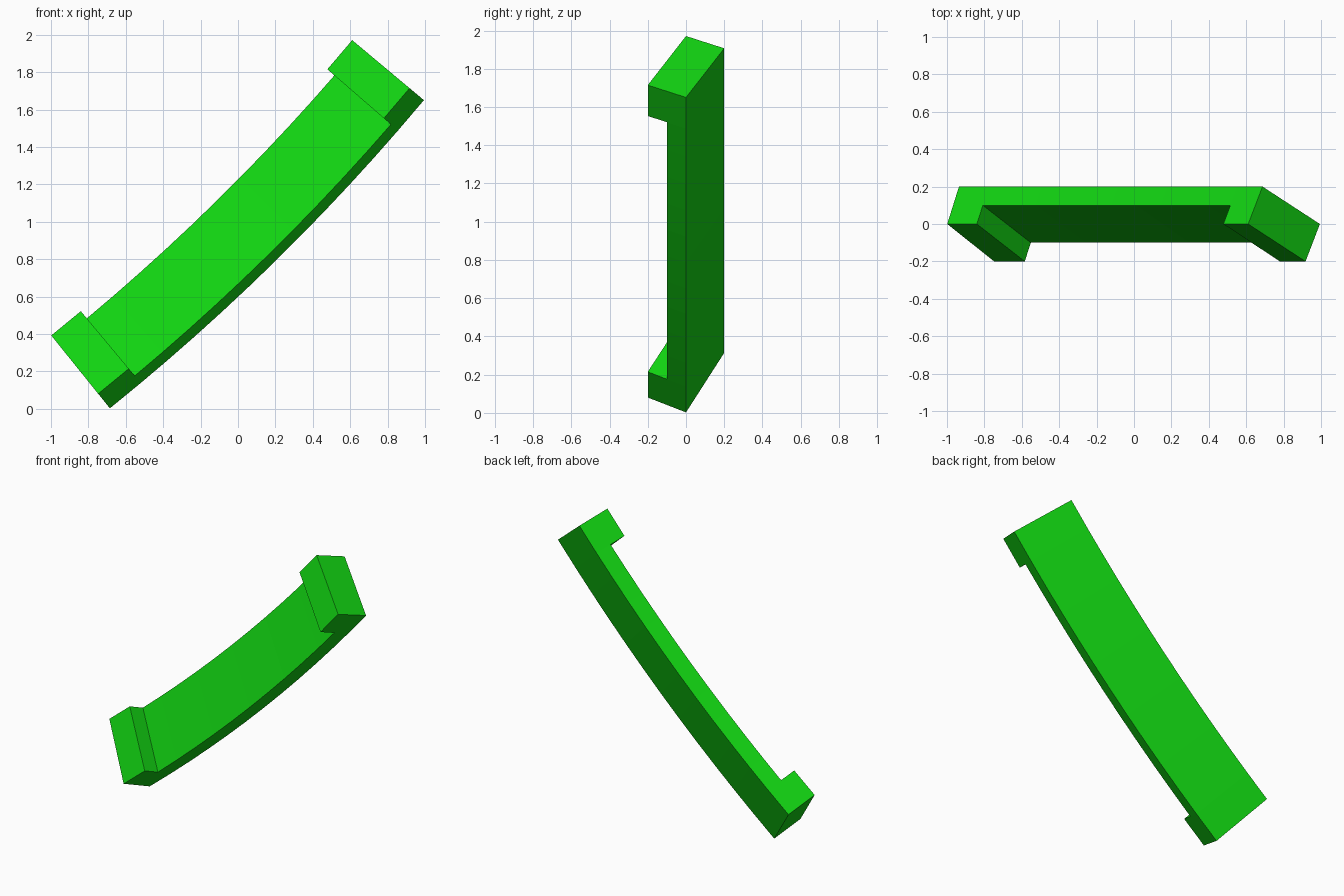
import bpy
import bmesh
import math

cube = bpy.data.objects.get("Cube")
if cube:
    bpy.data.objects.remove(cube, do_unlink=True)

# Arc centre in the xz plane, and its sweep in degrees
CX, CZ = -8.21, 9.35
START, SWEEP, HOOK = -51.165, 11.25, 1.02
SEGMENTS = 10

# Tilted cross-section: (radius, y)
SECTION = {
    "lip_in": (11.5, 0.0), "floor_in": (11.55, 0.1), "back_in": (11.6, 0.2),
    "back_out": (12.0, 0.0), "floor_out": (11.95, -0.1), "lip_out": (11.9, -0.2),
}
FULL = ["lip_in", "floor_in", "back_in", "back_out", "floor_out", "lip_out"]
SLAB = ["floor_in", "back_in", "back_out", "floor_out"]
LIP = ["lip_in", "floor_in", "floor_out", "lip_out"]

# Green paint
green = bpy.data.materials.new("bright green")
green.use_nodes = True
colour = (0.006, 0.66, 0.006, 1)
green.diffuse_color = colour
green.node_tree.nodes["Principled BSDF"].inputs["Base Color"].default_value = colour

bm = bmesh.new()


def ring(degrees):
    """One cross-section at the given angle along the arc."""
    a = math.radians(degrees)
    return {name: bm.verts.new((CX + r * math.cos(a), y, CZ + r * math.sin(a)))
            for name, (r, y) in SECTION.items()}


def skin(first, second, names):
    """Side faces between two neighbouring sections."""
    for n, m in zip(names, names[1:] + names[:1]):
        if {n, m} == {"floor_in", "floor_out"} and names is FULL:
            continue
        bm.faces.new([first[n], first[m], second[m], second[n]])


# Sections: a hook at each end, the thinner slab between
inner = SWEEP - 2 * HOOK
angles = [0] + [HOOK + inner * i / SEGMENTS for i in range(SEGMENTS + 1)] + [SWEEP]
rings = [ring(START + a) for a in angles]
last = len(rings) - 1
for i in range(last):
    skin(rings[i], rings[i + 1], FULL if i in (0, last - 1) else SLAB)

# End caps and inner hook walls
for i, names in ((0, FULL), (1, LIP), (last - 1, LIP), (last, FULL)):
    bm.faces.new([rings[i][n] for n in names])

bmesh.ops.delete(bm, geom=[v for v in bm.verts if not v.link_faces], context='VERTS')
bmesh.ops.recalc_face_normals(bm, faces=bm.faces)
mesh = bpy.data.meshes.new("curved_hooked_bar")
bm.to_mesh(mesh)
bm.free()
mesh.materials.append(green)
bar = bpy.data.objects.new("curved_hooked_bar", mesh)
bpy.context.collection.objects.link(bar)
